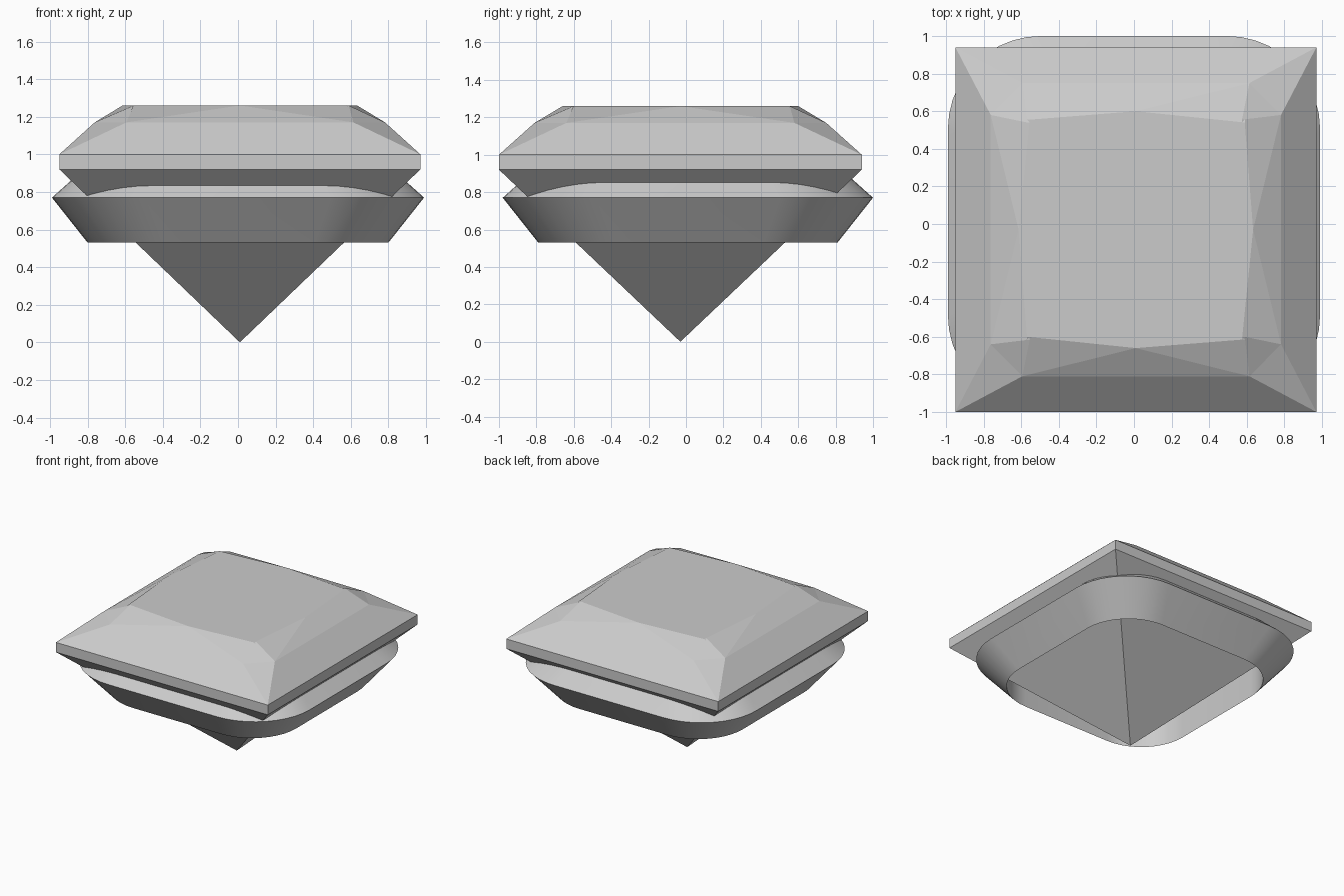
import bpy
import bmesh
from math import cos, sin, pi

if "Cube" in bpy.data.objects:
    bpy.data.objects.remove(bpy.data.objects["Cube"])


def finish(name, bm, location):
    bmesh.ops.remove_doubles(bm, verts=bm.verts, dist=1e-4)
    bmesh.ops.recalc_face_normals(bm, faces=bm.faces)
    mesh = bpy.data.meshes.new(name)
    bm.to_mesh(mesh)
    bm.free()
    obj = bpy.data.objects.new(name, mesh)
    obj.location = location
    bpy.context.collection.objects.link(obj)
    return obj


# Faceted stone: one quarter of facets, turned four times
bm = bmesh.new()
table = []
for q in range(4):
    def v(x, y, z, turn=0):
        for _ in range(q + turn):
            x, y = -y, x
        return bm.verts.new((x * 0.99, y, z))

    corner_l, corner_r = (-0.97, -0.97), (0.97, -0.97)
    mid_l, mid_r = (-0.61, -0.78, 1.17), (0.61, -0.78, 1.17)
    next_mid = (0.78, -0.60, 1.17)
    top_l, top_m, top_r = (-0.585, -0.57, 1.26), (0, -0.63, 1.26), (0.585, -0.57, 1.26)
    next_mid = (0.78, -0.61, 1.17)
    facets = [
        [(*corner_l, 0.92), (*corner_r, 0.92), (*corner_r, 1.0), (*corner_l, 1.0)],
        [(*corner_l, 1.0), (*corner_r, 1.0), mid_r, mid_l],
        [mid_l, mid_r, top_m],
        [mid_l, top_m, top_l],
        [mid_r, top_r, top_m],
        [(*corner_r, 1.0), next_mid, mid_r],
        [mid_r, next_mid, top_r],
        [(*corner_r, 0.92), (*corner_l, 0.92), (0, 0, 0)],
    ]
    for facet in facets:
        bm.faces.new([v(*p) for p in facet])
    table += [v(*top_l), v(*top_m)]
bm.faces.new(table)
finish("cut_stone", bm, (0.01, -0.03, 0))

# Rounded-square setting ring with a triangular section
bm = bmesh.new()


def rounded_square(half, radius, z, steps=10):
    loop = []
    for q in range(4):
        sx, sy = [(1, 1), (-1, 1), (-1, -1), (1, -1)][q]
        for i in range(steps + 1):
            a = (q + i / steps) * pi / 2
            loop.append(bm.verts.new((sx * (half - radius) + radius * cos(a),
                                      sy * (half - radius) + radius * sin(a), z)))
    return loop


section = [(0.80, 0.53), (0.99, 0.77), (0.80, 0.94)]
loops = [rounded_square(h, h * 0.5, z) for h, z in section]
n = len(loops[0])
for k in range(3):
    a, b = loops[k], loops[(k + 1) % 3]
    for i in range(n):
        j = (i + 1) % n
        bm.faces.new((a[i], a[j], b[j], b[i]))
ring = finish("setting_ring", bm, (0, 0.01, 0))
bpy.context.view_layer.objects.active = ring
ring.select_set(True)
bpy.ops.object.shade_smooth_by_angle(angle=0.5)
